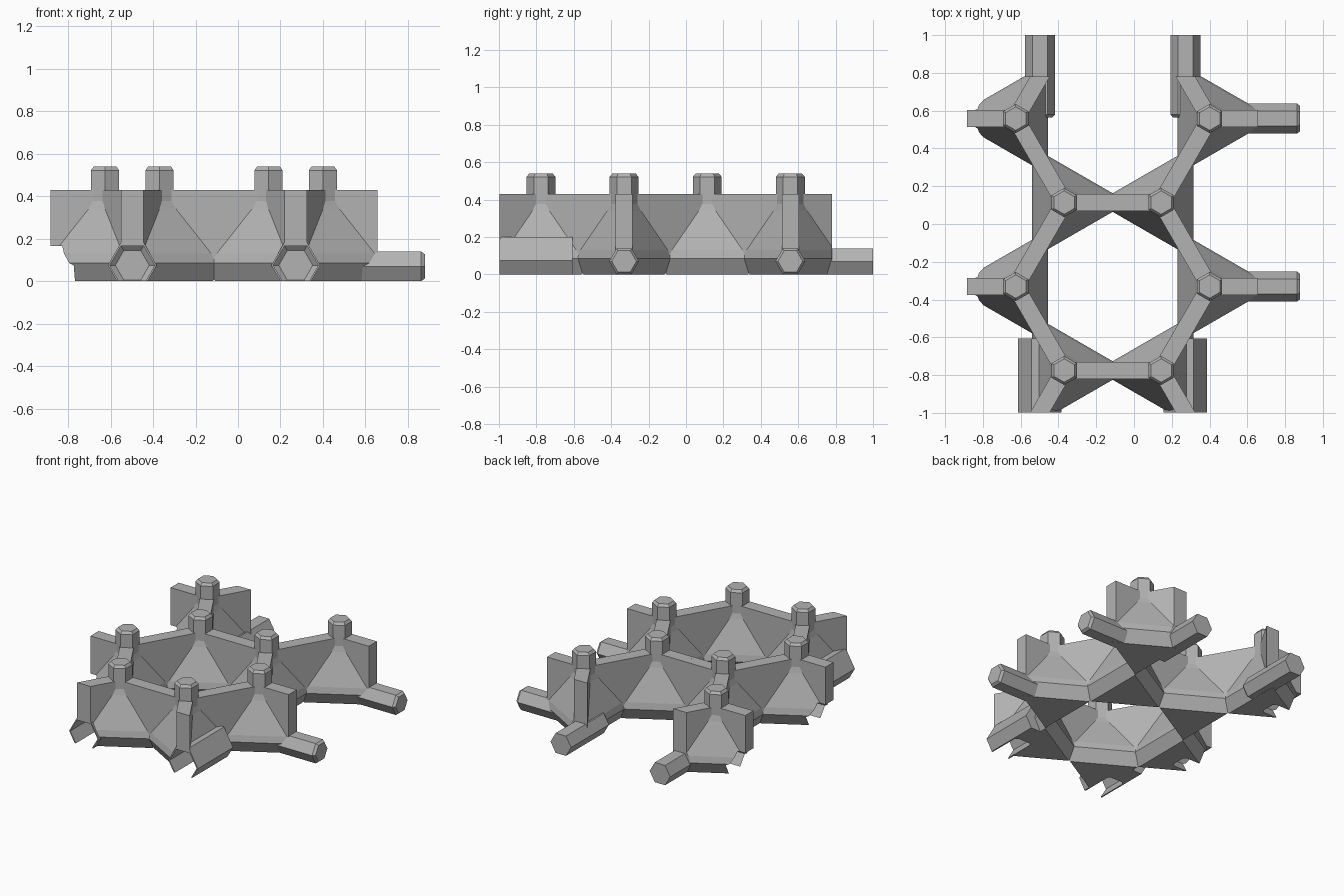
import bpy, bmesh, math
from mathutils import Vector, Matrix

if "Cube" in bpy.data.objects:
    bpy.data.objects.remove(bpy.data.objects["Cube"])

L = 0.5133                       # spacing between neighbouring posts
CX = -0.113                      # lattice centre line
ROWS = [0.558, 0.1135, -0.331, -0.7755]
Y_BACK, Y_FRONT = 0.78, -0.998   # tile borders
HALF = 0.045                     # half wall thickness
REACH = L / 2

grey = bpy.data.materials.new("stone_grey")
grey.diffuse_color = (0.45, 0.45, 0.45, 1)
grey.use_nodes = True
grey.node_tree.nodes["Principled BSDF"].inputs["Base Color"].default_value = grey.diffuse_color


def finish(name, bm):
    bmesh.ops.recalc_face_normals(bm, faces=bm.faces)
    me = bpy.data.meshes.new(name)
    bm.to_mesh(me)
    bm.free()
    me.materials.append(grey)
    ob = bpy.data.objects.new(name, me)
    bpy.context.collection.objects.link(ob)
    return ob


def loft(bm, rings):
    """Closed solid through a list of equal-length point rings."""
    vr = [[bm.verts.new(p) for p in r] for r in rings]
    n = len(vr[0])
    for a, b in zip(vr, vr[1:]):
        for i in range(n):
            bm.faces.new((a[i], a[(i + 1) % n], b[(i + 1) % n], b[i]))
    bm.faces.new(vr[0])
    bm.faces.new(vr[-1])


def clip(bm, co, no):
    """Remove everything on the positive side of a plane and cap it."""
    res = bmesh.ops.bisect_plane(bm, geom=bm.verts[:] + bm.edges[:] + bm.faces[:], dist=1e-5,
                                 plane_co=co, plane_no=no, clear_outer=True)
    edges = [e for e in bm.edges if e.is_boundary]
    if edges:
        bmesh.ops.holes_fill(bm, edges=edges, sides=0)


def clip_borders(bm):
    clip(bm, (0, Y_BACK, 0), (0, 1, 0))
    clip(bm, (0, Y_FRONT, 0), (0, -1, 0))


def hex_ring(axis, along, across, z, r):
    """Hexagon with points to the sides, facing along x or y."""
    pts = []
    for k in range(6):
        a = math.radians(60 * k)
        s, h = across + r * math.cos(a), z + r * math.sin(a)
        pts.append((along, s, h) if axis == 'x' else (s, along, h))
    return pts


def hex_bar(bm, axis, across, z, stations):
    loft(bm, [hex_ring(axis, t, across, z, r) for t, r in stations])


def wall_dirs(side):
    """Three wall angles of a post; side = +1 has a wall towards +x."""
    base = 0 if side > 0 else 180
    return [math.radians(base + d) for d in (0, 120, 240)]


def reach_of(y, ang):
    end = y + REACH * math.sin(ang)
    border = abs(math.sin(ang)) > 0.1 and (end > Y_BACK - 0.02 or end < Y_FRONT + 0.02)
    return REACH + 0.06 if border else REACH


# Socket cutters: hexagonal holes on the front and left borders
cut = bmesh.new()
for x in (CX - 0.385, CX + 0.385):
    hex_bar(cut, 'y', x, 0.075, [(-1.02, 0.106), (-0.78, 0.106), (-0.76, 0.08)])
for y in (ROWS[0], ROWS[2]):
    hex_bar(cut, 'x', y, 0.075, [(-0.92, 0.106), (-0.66, 0.106), (-0.64, 0.08)])
cutter = finish("socket_cutter", cut)
cutter.hide_render = True


def cut_sockets(ob):
    m = ob.modifiers.new("sockets", 'BOOLEAN')
    m.operation, m.solver, m.object = 'DIFFERENCE', 'EXACT', cutter
    bpy.context.view_layer.objects.active = ob
    bpy.ops.object.modifier_apply(modifier=m.name)


# Undercut skirt, long slope, then a small fillet up to the post: (z, distance)
PROFILE = [(0, 0.125), (0.085, 0.171), (0.13, 0.161), (0.34, 0.078), (0.38, 0.066), (0.425, 0.061)]

nodes = []
for i, y in enumerate(ROWS):
    off = 0.5133 if i % 2 == 0 else 0.2567
    for s in (-1, 1):
        # outer rows: left post points left; inner rows: posts point at each other
        nodes.append((CX + s * off, y, s if i % 2 == 0 else -s))

for x, y, side in nodes:
    c = Vector((x, y, 0))
    dirs = wall_dirs(side)

    # Three-sided foot
    bm = bmesh.new()
    loft(bm, [[(x + 2 * d * math.cos(a), y + 2 * d * math.sin(a), z) for a in dirs]
              for z, d in PROFILE])
    for a in dirs:
        n = Vector((math.cos(a), math.sin(a), 0))
        clip(bm, c + n * reach_of(y, a), n)
    clip_borders(bm)
    cut_sockets(finish("foot", bm))

    # Three walls
    for a in dirs:
        bm = bmesh.new()
        r = reach_of(y, a)
        bmesh.ops.create_cube(bm, size=1, matrix=Matrix.Translation(c) @ Matrix.Rotation(a, 4, 'Z')
                              @ Matrix.Translation((r / 2, 0, 0.2575))
                              @ Matrix.Diagonal((r, 2 * HALF, 0.345, 1)))
        clip_borders(bm)
        cut_sockets(finish("wall", bm))

    # Hexagonal post with chamfered cap
    bm = bmesh.new()
    loft(bm, [[(x + r * math.sin(math.radians(60 * k)), y + r * math.cos(math.radians(60 * k)), z)
               for k in range(6)] for z, r in ((0.3, 0.077), (0.522, 0.077), (0.54, 0.062))])
    finish("post", bm)

# Sleeves around the front sockets
for x in (CX - 0.385, CX + 0.385):
    bm = bmesh.new()
    prof = [(-0.072, 0), (0.072, 0), (0.115, 0.075), (0.044, 0.2), (-0.044, 0.2), (-0.115, 0.075)]
    loft(bm, [[(x + u, t, z) for u, z in prof] for t in (Y_FRONT, -0.606)])
    cut_sockets(finish("socket_sleeve", bm))

# Connecting pins on the back and right borders
for x in (CX - 0.385, CX + 0.385):
    bm = bmesh.new()
    hex_bar(bm, 'y', x, 0.07, [(0.565, 0.066), (0.58, 0.08), (1.0, 0.08)])
    finish("back_pin", bm)
for y in (ROWS[0], ROWS[2]):
    bm = bmesh.new()
    hex_bar(bm, 'x', y, 0.07, [(0.45, 0.08), (0.863, 0.08), (0.88, 0.066)])
    finish("side_pin", bm)

bpy.data.objects.remove(cutter)
